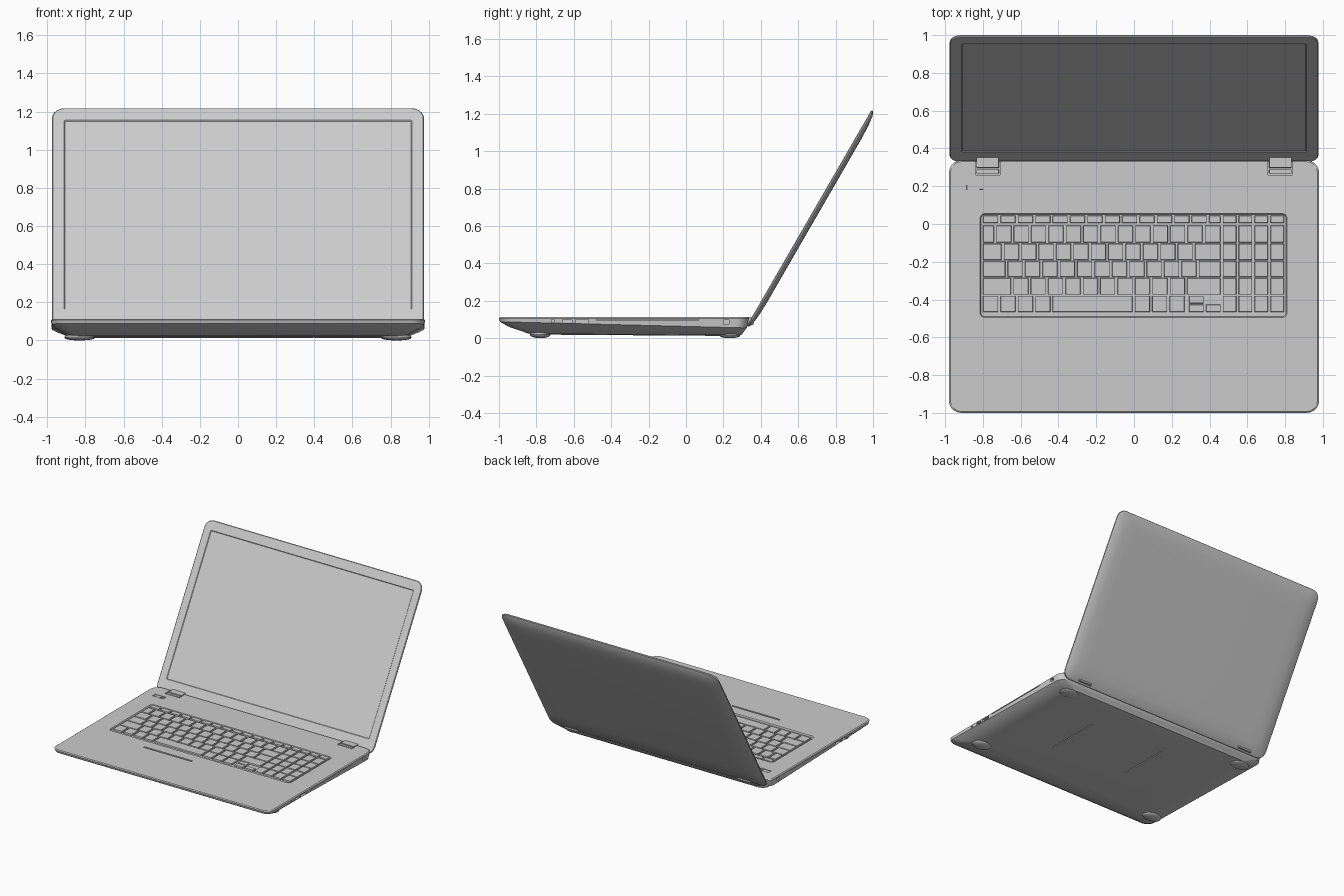
import bpy, bmesh, math
from mathutils import Matrix, Vector

if "Cube" in bpy.data.objects:
    bpy.data.objects.remove(bpy.data.objects["Cube"])

# Single flat colour
grey = bpy.data.materials.new("light_grey")
grey.use_nodes = True
COLOUR = (0.6, 0.6, 0.6, 1)
grey.diffuse_color = COLOUR
grey.node_tree.nodes["Principled BSDF"].inputs["Base Color"].default_value = COLOUR


def finish(bm, name, matrix=None, smooth=True):
    bmesh.ops.recalc_face_normals(bm, faces=bm.faces)
    mesh = bpy.data.meshes.new(name)
    bm.to_mesh(mesh)
    bm.free()
    if matrix:
        mesh.transform(matrix)
    obj = bpy.data.objects.new(name, mesh)
    bpy.context.collection.objects.link(obj)
    mesh.materials.append(grey)
    bpy.ops.object.select_all(action='DESELECT')
    obj.select_set(True)
    bpy.context.view_layer.objects.active = obj
    if smooth:
        bpy.ops.object.shade_smooth_by_angle(angle=math.radians(25))
    return obj


def rounded_ring(bm, x0, x1, y0, y1, r, z_front, z_back):
    """Rounded rectangle whose height runs from z_front to z_back."""
    verts = []
    corners = [(x1 - r, y1 - r), (x0 + r, y1 - r), (x0 + r, y0 + r), (x1 - r, y0 + r)]
    for i, (cx, cy) in enumerate(corners):
        for k in range(6):
            a = math.pi / 2 * (i + k / 5)
            x, y = cx + r * math.cos(a), cy + r * math.sin(a)
            z = z_front + (z_back - z_front) * (y - y0) / (y1 - y0)
            verts.append(bm.verts.new((x, y, z)))
    return verts


def loft(rings):
    bm = bmesh.new()
    loops = [rounded_ring(bm, *ring) for ring in rings]
    for a, b in zip(loops, loops[1:]):
        n = len(a)
        for i in range(n):
            j = (i + 1) % n
            bm.faces.new((a[i], a[j], b[j], b[i]))
    bm.faces.new(loops[0])
    bm.faces.new(loops[-1])
    return bm


def add_box(bm, x0, x1, y0, y1, z0, z1, taper=0.0):
    size = Vector((x1 - x0, y1 - y0, z1 - z0))
    mid = Vector((x0 + x1, y0 + y1, z0 + z1)) / 2
    verts = bmesh.ops.create_cube(bm, size=1)["verts"]
    for v in verts:
        top = v.co.z > 0
        v.co = v.co * size + mid
        if top:
            v.co.x -= math.copysign(taper, v.co.x - mid.x)
            v.co.y -= math.copysign(taper, v.co.y - mid.y)


def boxes(name, items, taper=0.0):
    bm = bmesh.new()
    for item in items:
        add_box(bm, *item, taper)
    return finish(bm, name, smooth=False)


# Base with sunken keyboard well and slanted underside
TOP = 0.112
base = finish(loft([
    (-0.81, 0.805, -0.49, 0.05, 0.02, 0.102, 0.102),
    (-0.815, 0.81, -0.495, 0.055, 0.025, TOP, TOP),
    (-0.972, 0.972, -0.993, 0.33, 0.06, TOP, TOP),
    (-0.98, 0.98, -1.0, 0.337, 0.065, 0.106, 0.106),
    (-0.976, 0.976, -0.995, 0.325, 0.065, 0.088, 0.055),
    (-0.95, 0.95, -0.95, 0.315, 0.07, 0.062, 0.042),
    (-0.88, 0.88, -0.84, 0.295, 0.08, 0.024, 0.016),
    (-0.80, 0.80, -0.76, 0.25, 0.08, 0.019, 0.012),
]), "base")

# Recesses: side ports, vents, underside slits, palm rest slit, button and hinge slots
cuts = [(-0.43, 0.0, -0.597, -0.583, 0.106, 0.13),
        (-0.89, -0.795, 0.175, 0.212, 0.106, 0.13),
        (0.395, 0.403, -0.46, -0.01, 0.0, 0.028),
        (-0.259, -0.251, -0.40, 0.02, 0.0, 0.028)]
for s in (-1, 1):
    xa, xb = sorted((s * 0.955, s * 1.0))
    for y0, y1, z0, z1 in ((-0.72, -0.705, 0.085, 0.1), (-0.66, -0.61, 0.08, 0.1),
                           (-0.59, -0.52, 0.078, 0.1), (-0.48, 0.07, 0.097, 0.101),
                           (0.2, 0.23, 0.075, 0.098)):
        cuts.append((xa, xb, y0, y1, z0, z1))
    cuts.append((s * 0.775 - 0.065, s * 0.775 + 0.065, 0.26, 0.40, 0.085, 0.13))
cutter = boxes("recess_cutter", cuts)
cutter.hide_render = True
mod = base.modifiers.new("recesses", 'BOOLEAN')
mod.operation = 'DIFFERENCE'
mod.solver = 'EXACT'
mod.object = cutter
bpy.context.view_layer.objects.active = base
bpy.ops.object.modifier_apply(modifier=mod.name)
bpy.data.objects.remove(cutter)

# Power button
boxes("power_button", [(-0.886, -0.825, 0.179, 0.208, 0.1, 0.111),
                       (-0.819, -0.799, 0.183, 0.204, 0.1, 0.111)], 0.001)

# Keyboard: each row is a list of key widths, with the last key filling up to the edge
P, LEFT, RIGHT, GAP = 0.092, -0.805, 0.464, 0.006
rows = [(0.005, 0.045, [P] * 13),
        (-0.098, -0.008, [0.07] + [P] * 12),
        (-0.19, -0.104, [0.11] + [P] * 11),
        (-0.28, -0.196, [0.13] + [P] * 11),
        (-0.374, -0.286, [0.16] + [P] * 10),
        (-0.466, -0.38, [P] * 4 + [0.435] + [P] * 3)]
keys = []
KEY_Z = (0.1, 0.1125)
for y0, y1, widths in rows:
    x = LEFT
    last = 0.285 if y0 < -0.4 else RIGHT
    spans = []
    for w in widths:
        spans.append((x, x + w))
        x += w
    if last - x > 0.03:
        spans.append((x, last))
    spans += [(RIGHT + 0.084 * i, RIGHT + 0.084 * (i + 1)) for i in range(4)]
    for a, b in spans:
        keys.append((a + GAP, b - GAP, y0, y1, *KEY_Z))
# Half-height arrow keys
for a, y0, y1 in ((0.285, -0.42, -0.38), (0.285, -0.466, -0.426), (0.375, -0.466, -0.426)):
    keys.append((a + GAP, a + 0.09 - GAP, y0, y1, *KEY_Z))
boxes("keyboard_keys", keys, 0.002)

# Lid: recessed screen, bezel, rounded rim and gently domed back, leaning backwards
L = 1.332
lean = Matrix.Translation((0, 0.325, 0.066)) @ Matrix.Rotation(math.radians(60), 4, 'X')


def lid_ring(inset, r, t):
    return (-0.976 + inset, 0.976 - inset, inset, L - inset, r, t, t)


finish(loft([
    (-0.908, 0.908, 0.117, 1.253, 0.004, -0.004, -0.004),
    (-0.912, 0.912, 0.113, 1.257, 0.006, 0, 0),
    lid_ring(0.005, 0.06, 0),
    lid_ring(0, 0.065, -0.005),
    lid_ring(0.002, 0.065, -0.012),
    lid_ring(0.025, 0.07, -0.022),
    lid_ring(0.09, 0.08, -0.029),
    lid_ring(0.16, 0.08, -0.031),
]), "lid", lean)

# Hinges: knuckle joined to the lid and a cover block in front
for side, s in (("left", 1), ("right", -1)):
    c = s * 0.775
    boxes(side + "_hinge", [(c - 0.06, c + 0.06, 0.297, 0.362, 0.07, 0.113),
                            (c - 0.06, c + 0.06, 0.266, 0.29, 0.08, 0.113)], 0.002)

# Rubber feet: flattened domes under the corners
for side, s in (("left", 1), ("right", -1)):
    for end, y, z in (("front", -0.78, 0.019), ("rear", 0.235, 0.014)):
        bm = bmesh.new()
        bmesh.ops.create_uvsphere(bm, u_segments=20, v_segments=10, radius=1)
        finish(bm, end + "_" + side + "_foot",
               Matrix.Translation((s * 0.83, y, z)) @ Matrix.Diagonal((0.08, 0.055, z, 1)))
